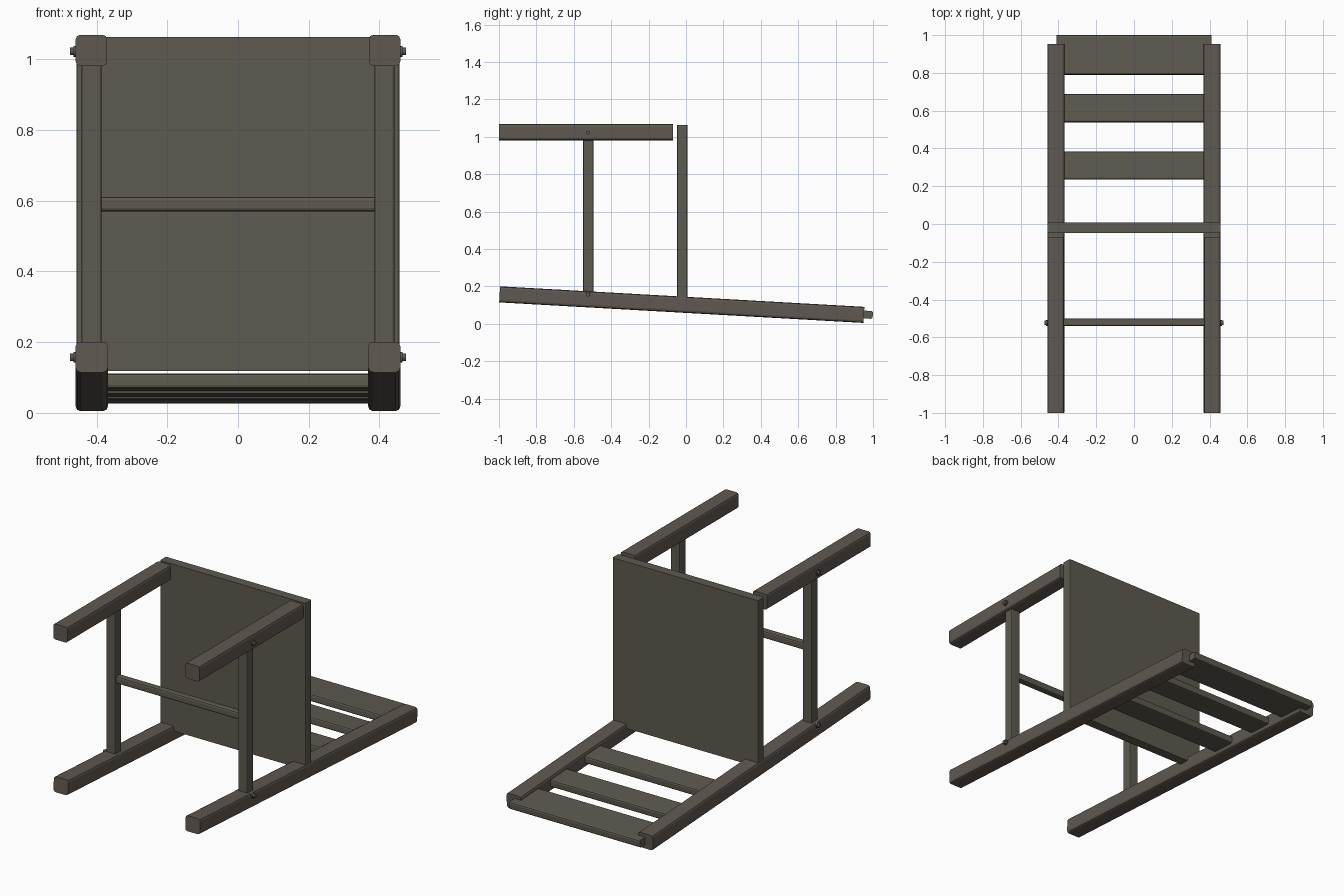
import bpy, math
from mathutils import Matrix

if "Cube" in bpy.data.objects:
    bpy.data.objects.remove(bpy.data.objects["Cube"])


def material(name, rgb):
    m = bpy.data.materials.new(name)
    m.diffuse_color = (*rgb, 1)
    m.use_nodes = True
    m.node_tree.nodes["Principled BSDF"].inputs["Base Color"].default_value = m.diffuse_color
    return m


frame_wood = material("brown frame wood", (0.115, 0.098, 0.083))
panel_wood = material("grey brown panel wood", (0.112, 0.103, 0.081))

SLOPE = 0.0563                      # fall of the back posts per unit of y
TILT = Matrix.Rotation(-math.atan(SLOPE), 4, 'X')


def post_z(y):
    return 0.158 - SLOPE * (y + 1)


def box(name, x, y, z, mat, bevel=0.0, tilted=False):
    """Bevelled box from (min, max) ranges, optionally tilted along the posts."""
    mid = [(a + b) / 2 for a, b in (x, y, z)]
    size = [b - a for a, b in (x, y, z)]
    bpy.ops.mesh.primitive_cube_add(size=1)
    o = bpy.context.object
    o.name = name
    o.data.transform(Matrix.Diagonal((*size, 1)))
    if tilted:
        o.data.transform(TILT)
    o.location = mid
    o.data.materials.append(mat)
    if bevel:
        # chamfer only the long edges
        longest = size.index(max(size))
        attr = o.data.attributes.new("bevel_weight_edge", 'FLOAT', 'EDGE')
        for e in o.data.edges:
            v = o.data.vertices[e.vertices[1]].co - o.data.vertices[e.vertices[0]].co
            attr.data[e.index].value = 1.0 if abs(v[longest]) > 0.9 * v.length else 0.0
        b = o.modifiers.new("chamfer", 'BEVEL')
        b.limit_method = 'WEIGHT'
        b.width = bevel
        b.segments = 2
    return o


def rod(name, radius, x0, x1, y, z, mat, sides):
    """Turned rod lying along x."""
    bpy.ops.mesh.primitive_cylinder_add(
        vertices=sides, radius=radius, depth=x1 - x0,
        location=((x0 + x1) / 2, y, z), rotation=(0, math.pi / 2, 0))
    o = bpy.context.object
    o.name = name
    o.data.materials.append(mat)
    bpy.ops.object.shade_smooth_by_angle(angle=math.radians(40))
    return o


# seat panel
box("seat", (-0.457, 0.457), (-0.047, 0.007), (0.118, 1.063), panel_wood, 0.006)

for side, s in (("left", -1), ("right", 1)):
    def span(a, b):
        return tuple(sorted((s * a, s * b)))

    # legs and back posts
    box(side + "_front_leg", span(0.370, 0.459), (-1.0, -0.07), (0.981, 1.069),
        frame_wood, 0.013)
    mid_z = post_z(-0.0225)
    box(side + "_back_post", span(0.368, 0.459), (-0.998, 0.953),
        (mid_z - 0.043, mid_z + 0.043), frame_wood, 0.013, tilted=True)
    # side stretcher between leg and post
    box(side + "_side_stretcher", span(0.386, 0.443), (-0.55, -0.495), (0.15, 1.0),
        panel_wood, 0.006)
    # dowel ends showing on the outer faces
    for label, z in (("front", 1.022), ("back", 0.157)):
        rod(f"{side}_{label}_dowel", 0.016, *span(0.43, 0.465), -0.523, z, frame_wood, 10)
        rod(f"{side}_{label}_dowel_tip", 0.011, *span(0.46, 0.475), -0.523, z, frame_wood, 10)

# cross rung joining the side stretchers
box("cross_rung", (-0.40, 0.40), (-0.54, -0.50), (0.57, 0.611), panel_wood, 0.009)
# lower rung joining the dowels is left open, as the frame is held by the seat

# back slats
for name, y0, y1, half in (("lower_slat", 0.235, 0.382, 0.40),
                           ("middle_slat", 0.538, 0.688, 0.40),
                           ("top_slat", 0.79, 0.999, 0.41)):
    z = post_z((y0 + y1) / 2) + 0.002
    box(name, (-half, half), (y0, y1), (z - 0.021, z + 0.021), panel_wood, 0.009, tilted=True)
